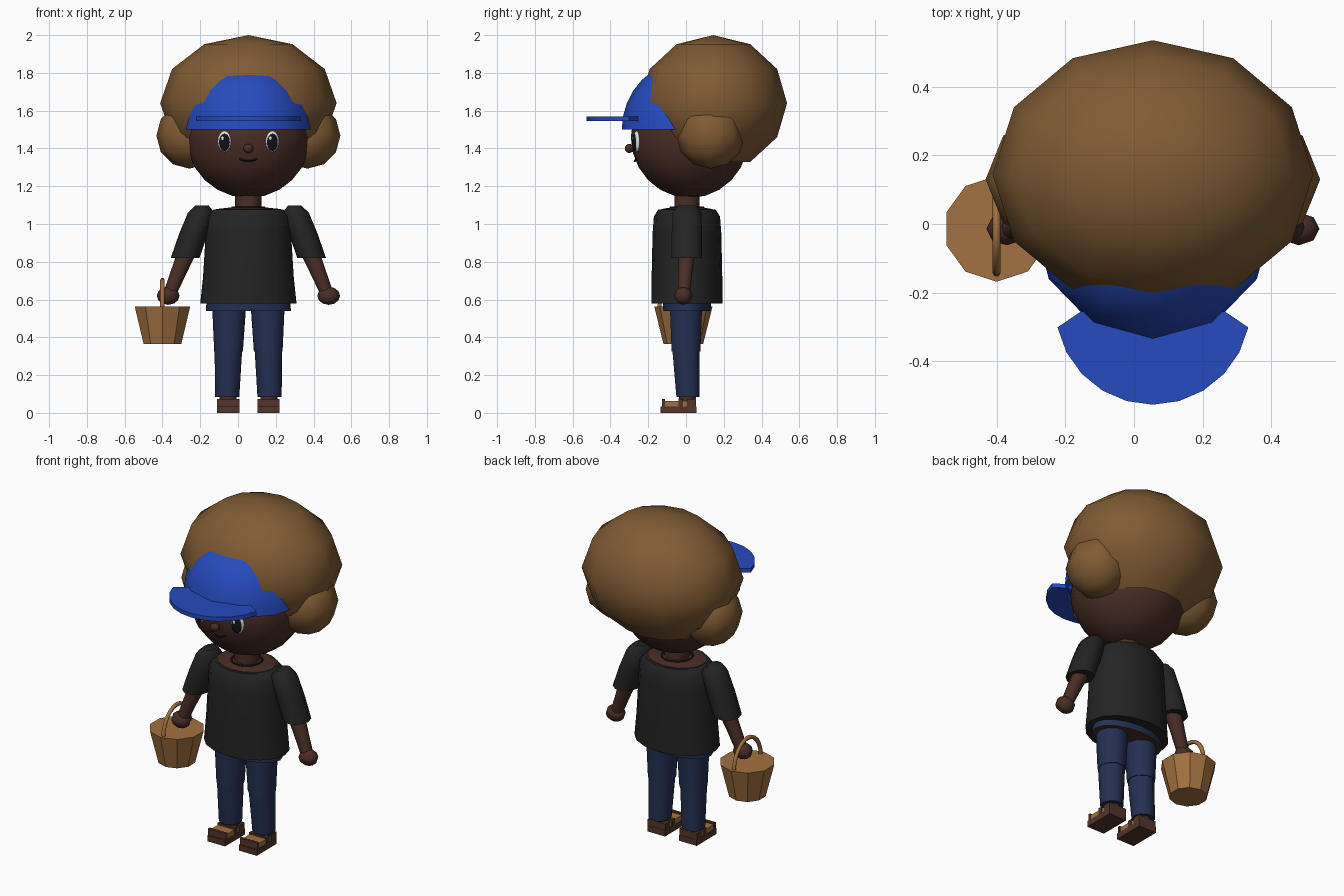
import bpy, bmesh, math
from mathutils import Vector

if "Cube" in bpy.data.objects:
    bpy.data.objects.remove(bpy.data.objects["Cube"])

CX = 0.055  # body centre line


def material(name, rgb):
    m = bpy.data.materials.new(name)
    m.use_nodes = True
    m.diffuse_color = (*rgb, 1)
    bsdf = m.node_tree.nodes["Principled BSDF"]
    bsdf.inputs["Base Color"].default_value = (*rgb, 1)
    bsdf.inputs["Roughness"].default_value = 0.9
    return m


SKIN = material("skin", (0.068, 0.027, 0.019))
HAIR = material("hair_brown", (0.215, 0.105, 0.034))
BLUE = material("cap_blue", (0.019, 0.07, 0.52))
SHIRT = material("shirt_black", (0.017, 0.017, 0.017))
DENIM = material("trouser_navy", (0.018, 0.03, 0.085))
WICKER = material("basket_tan", (0.36, 0.165, 0.052))
LEATHER = material("shoe_brown", (0.085, 0.036, 0.022))
WHITE = material("eye_white", (0.75, 0.75, 0.75))
INK = material("eye_black", (0.006, 0.006, 0.007))


def finish(bm, name, mat, angle=50):
    bmesh.ops.recalc_face_normals(bm, faces=bm.faces[:])
    me = bpy.data.meshes.new(name)
    bm.to_mesh(me)
    bm.free()
    ob = bpy.data.objects.new(name, me)
    bpy.context.collection.objects.link(ob)
    me.materials.append(mat)
    bpy.ops.object.select_all(action="DESELECT")
    ob.select_set(True)
    bpy.context.view_layer.objects.active = ob
    bpy.ops.object.shade_smooth_by_angle(angle=math.radians(angle))
    return ob


def ellipsoid(name, mat, loc, size, seg=12, rings=8, turn=0, floor=None):
    """Low-poly ball; faces with centres below floor are removed."""
    bm = bmesh.new()
    bmesh.ops.create_uvsphere(bm, u_segments=seg, v_segments=rings, radius=1)
    if floor is not None:
        low = [f for f in bm.faces if f.calc_center_median().z < floor]
        bmesh.ops.delete(bm, geom=low, context="FACES")
    for v in bm.verts:
        v.co = Vector(a * b for a, b in zip(v.co, size))
    ob = finish(bm, name, mat, 70)
    ob.location = loc
    ob.rotation_euler.z = turn
    return ob


def loft(name, mat, rings, seg=12, phase=0.0, angle=50):
    """Stack of level ellipses, each (x, y, z, rx, ry), with closed ends."""
    bm = bmesh.new()
    loops = []
    for x, y, z, rx, ry in rings:
        steps = [phase + math.tau * i / seg for i in range(seg)]
        loops.append([bm.verts.new((x + rx * math.cos(a), y + ry * math.sin(a), z)) for a in steps])
    for lo, hi in zip(loops, loops[1:]):
        for i in range(seg):
            j = (i + 1) % seg
            bm.faces.new((lo[i], lo[j], hi[j], hi[i]))
    bm.faces.new(loops[0])
    bm.faces.new(loops[-1])
    return finish(bm, name, mat, angle)


def box(name, mat, lo, hi):
    bm = bmesh.new()
    bmesh.ops.create_cube(bm, size=1)
    for v in bm.verts:
        v.co = Vector(a + (c + 0.5) * (b - a) for a, b, c in zip(lo, hi, v.co))
    return finish(bm, name, mat)


def tube(name, mat, points, radius):
    cu = bpy.data.curves.new(name, "CURVE")
    cu.dimensions = "3D"
    cu.bevel_depth = radius
    cu.bevel_resolution = 1
    cu.use_fill_caps = True
    sp = cu.splines.new("POLY")
    sp.points.add(len(points) - 1)
    for p, co in zip(sp.points, points):
        p.co = (*co, 1)
    ob = bpy.data.objects.new(name, cu)
    bpy.context.collection.objects.link(ob)
    cu.materials.append(mat)
    return ob


# Head, hair and cap
ellipsoid("head", SKIN, (CX, 0.02, 1.46), (0.327, 0.312, 0.322), 16, 12)
ellipsoid("hair", HAIR, (CX, 0.145, 1.64), (0.467, 0.39, 0.36), 12, 6, floor=-0.87)
ellipsoid("cap_dome", BLUE, (CX, 0.02, 1.5), (0.35, 0.36, 0.37), 12, 16, floor=0)

bm = bmesh.new()
arc = [math.radians(12 + 156 * i / 10) for i in range(11)]
outline = [(CX + 0.284 * math.cos(a), -0.242 - 0.284 * math.sin(a)) for a in arc]
outline += [(CX - 0.21, -0.255), (CX + 0.21, -0.255)]
brim = bm.faces.new([bm.verts.new((x, y, 1.545)) for x, y in outline])
raised = bmesh.ops.extrude_face_region(bm, geom=[brim])["geom"]
bmesh.ops.translate(bm, verts=[g for g in raised if isinstance(g, bmesh.types.BMVert)], vec=(0, 0, 0.025))
finish(bm, "cap_brim", BLUE, 30)

# Face
ellipsoid("nose", SKIN, (CX, -0.3, 1.4), (0.028, 0.024, 0.024), 10, 8)
tube("mouth", INK, [(CX + 0.012 * i, -0.272 + 0.0008 * i * i, 1.333 + 0.0008 * i * i) for i in range(-4, 5)], 0.005)

# Paired parts: side +1 is the model's left
for side, label in ((1, "left"), (-1, "right")):
    def X(d):
        return CX + side * d

    ellipsoid(label + "_hair_bun", HAIR, (X(0.312), 0.13, 1.468), (0.175, 0.18, 0.175), 8, 6)

    ex, turn = X(0.127), side * 0.3
    ellipsoid(label + "_eye_white", WHITE, (ex, -0.262, 1.437), (0.038, 0.016, 0.056), 16, 8, turn)
    ellipsoid(label + "_pupil", INK, (ex, -0.27, 1.433), (0.03, 0.014, 0.047), 16, 8, turn)
    ellipsoid(label + "_eye_glint", WHITE, (ex - 0.01, -0.281, 1.453), (0.009, 0.007, 0.012), 8, 6, turn)

    # Arm
    loft(label + "_sleeve", SHIRT, [(X(0.335), 0.005, 0.82, 0.076, 0.085),
                                    (X(0.29), 0.005, 0.95, 0.076, 0.085),
                                    (X(0.25), 0.005, 1.06, 0.07, 0.08),
                                    (X(0.245), 0.005, 1.098, 0.035, 0.05)], 10)
    loft(label + "_forearm", SKIN, [(X(0.42), -0.012, 0.62, 0.036, 0.034),
                                    (X(0.375), -0.005, 0.73, 0.043, 0.038),
                                    (X(0.325), 0.005, 0.85, 0.052, 0.046)], 10)
    ellipsoid(label + "_hand", SKIN, (X(0.425), -0.014, 0.62), (0.06, 0.048, 0.048), 8, 6)

    # Leg
    loft(label + "_thigh", DENIM, [(X(0.105), 0.0, 0.325, 0.076, 0.08),
                                   (X(0.102), 0.0, 0.57, 0.09, 0.09)], 10)
    loft(label + "_shin", DENIM, [(X(0.112), 0.01, 0.085, 0.064, 0.064),
                                  (X(0.106), 0.0, 0.335, 0.073, 0.076)], 10)
    loft(label + "_ankle", SKIN, [(X(0.108), 0.005, 0.05, 0.045, 0.045),
                                  (X(0.108), 0.008, 0.1, 0.045, 0.045)], 8)

    # Sandal: sole, lining and straps
    a, b = sorted((X(0.047), X(0.165)))
    box(label + "_sole", LEATHER, (a, -0.135, 0), (b, 0.055, 0.035))
    box(label + "_sandal_lining", WICKER, (a + 0.004, -0.12, 0.03), (b - 0.004, 0.045, 0.064))
    for part, y0, y1 in (("toe", -0.127, -0.112), ("middle", -0.04, -0.015), ("heel", 0.005, 0.052)):
        box(label + "_" + part + "_strap", LEATHER, (a, y0, 0.03), (b, y1, 0.074))

# Torso
loft("shirt", SHIRT, [(CX, 0.005, 0.578, 0.255, 0.187), (CX, 0.005, 0.72, 0.24, 0.187),
                      (CX, 0.005, 0.95, 0.226, 0.182), (CX, 0.005, 1.04, 0.22, 0.175),
                      (CX, 0.005, 1.076, 0.185, 0.152)], 16)
loft("chest", SKIN, [(CX, 0.005, 1.07, 0.172, 0.135), (CX, 0.005, 1.079, 0.172, 0.135),
                     (CX, 0.005, 1.09, 0.07, 0.072)], 16)
loft("neck", SKIN, [(CX, 0.005, 1.07, 0.07, 0.07), (CX, 0.005, 1.22, 0.07, 0.07)], 10)
tube("necklace", INK, [(CX + 0.085 * math.cos(math.tau * i / 20), 0.005 + 0.085 * math.sin(math.tau * i / 20), 1.088)
                       for i in range(21)], 0.006)

# Waist, with bare skin underneath
waist = loft("waist", DENIM, [(CX, 0.005, 0.54, 0.225, 0.125), (CX, 0.005, 0.62, 0.22, 0.13)], 16)
waist.data.materials.append(SKIN)
for face in waist.data.polygons:
    if face.normal.z < -0.9:
        face.material_index = 1

# Basket
BX, BY = -0.4, -0.014
loft("basket", WICKER, [(BX, BY, 0.365, 0.105, 0.105), (BX, BY, 0.562, 0.154, 0.154)], 10, math.pi / 2, 30)
tube("basket_handle", WICKER, [(BX, BY + 0.128 * math.cos(math.pi * i / 12), 0.55 + 0.153 * math.sin(math.pi * i / 12))
                               for i in range(13)], 0.012)
